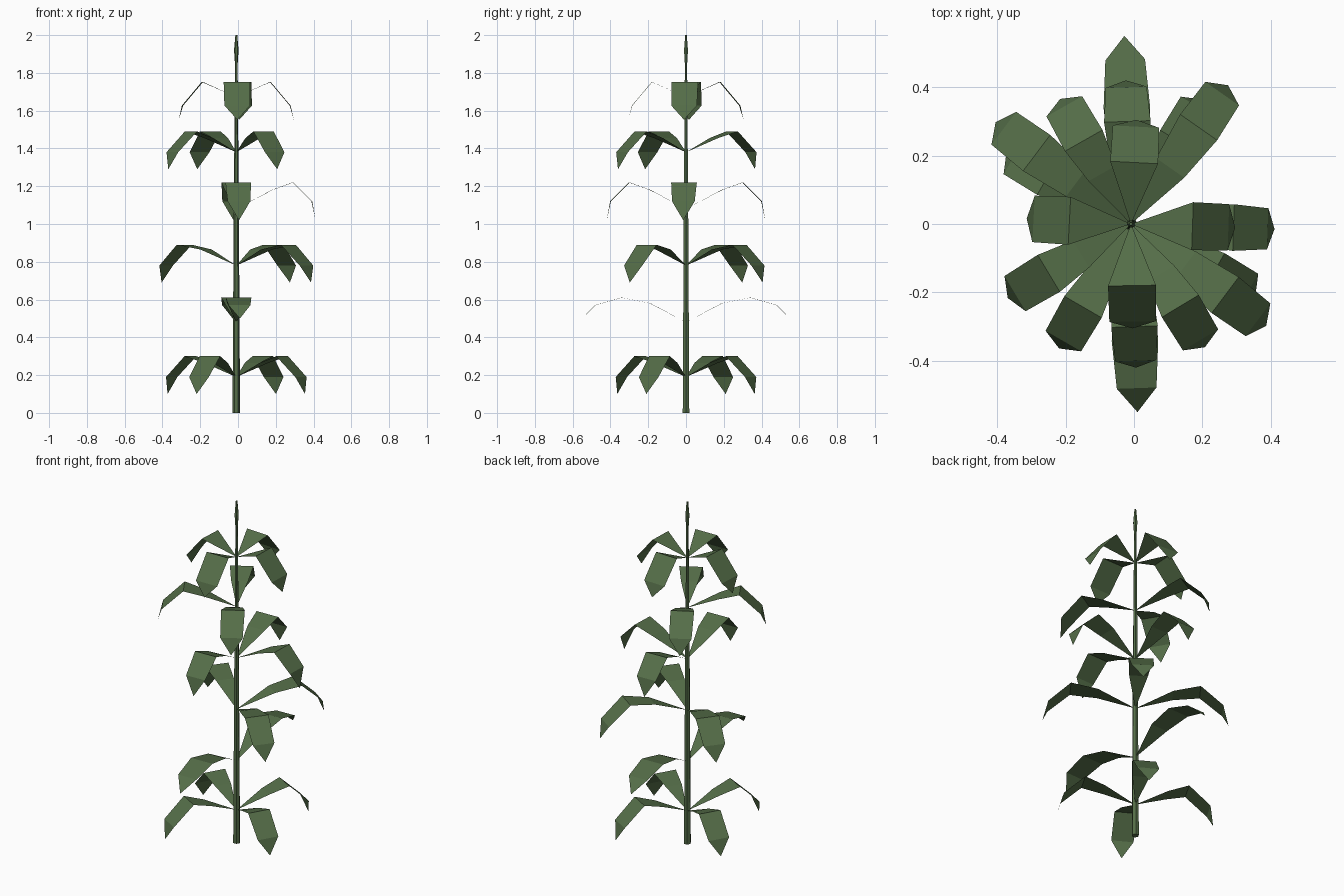
import bpy, bmesh
from math import sin, cos, radians, pi

if "Cube" in bpy.data.objects:
    bpy.data.objects.remove(bpy.data.objects["Cube"])

CX = -0.009  # the stem sits slightly off centre

mat = bpy.data.materials.new("leaf_green")
mat.diffuse_color = (0.09, 0.155, 0.065, 1)
mat.use_nodes = True
mat.node_tree.nodes["Principled BSDF"].inputs["Base Color"].default_value = mat.diffuse_color


def finish(bm, name):
    me = bpy.data.meshes.new(name)
    bm.to_mesh(me)
    bm.free()
    me.materials.append(mat)
    ob = bpy.data.objects.new(name, me)
    ob.location.x = CX
    bpy.context.collection.objects.link(ob)
    return ob


def lathe(name, rings, sides=6):
    bm = bmesh.new()
    loops = [[bm.verts.new((r * cos(2 * pi * i / sides), r * sin(2 * pi * i / sides), z))
              for i in range(sides)] for r, z in rings]
    for a, b in zip(loops, loops[1:]):
        for i in range(sides):
            j = (i + 1) % sides
            bm.faces.new((a[i], a[j], b[j], b[i]))
    bm.faces.new(loops[0][::-1])
    bm.faces.new(loops[-1])
    finish(bm, name)


def leaf(name, base_z, angle, rows, tip):
    # flat strip that widens from the stem, folds over and ends in a point
    bm = bmesh.new()
    ca, sa = cos(radians(angle)), sin(radians(angle))

    def vert(r, w, dz):
        return bm.verts.new((r * ca - w * sa, r * sa + w * ca, base_z + dz))

    root = vert(0, 0, 0)
    pairs = [(vert(r, -w, dz), vert(r, w, dz)) for r, dz, w in rows]
    end = vert(tip[0], 0, tip[1])
    bm.faces.new((root, pairs[0][0], pairs[0][1]))
    for (a, b), (c, d) in zip(pairs, pairs[1:]):
        bm.faces.new((a, c, d, b))
    bm.faces.new((pairs[-1][0], end, pairs[-1][1]))
    finish(bm, name)


# Stem and flower bud
lathe("stem", [(0.020, 0), (0.014, 1.0), (0.007, 1.84)])
lathe("bud", [(0.006, 1.83), (0.012, 1.92), (0.005, 2.0)])

# Leaf outlines: rows of (reach, rise, half width), then the tip
long_leaf = ([(0.19, 0.10, 0.055), (0.34, 0.13, 0.068), (0.48, 0.09, 0.058)], (0.55, 0.02))
broad_leaf = ([(0.20, 0.085, 0.05), (0.345, 0.11, 0.066), (0.465, 0.0, 0.06)], (0.495, -0.09))
mid_leaf = ([(0.19, 0.10, 0.055), (0.30, 0.14, 0.068), (0.40, 0.04, 0.06)], (0.42, -0.06))
short_leaf = ([(0.17, 0.075, 0.046), (0.28, 0.11, 0.063), (0.395, 0.0, 0.06)], (0.42, -0.09))
top_leaf = ([(0.18, 0.08, 0.07), (0.285, -0.045, 0.068)], (0.305, -0.12))

# Whorls from the ground up: base height, leaf outline, leaf directions
whorls = [
    (0.19, short_leaf, (60, 150, 240, 330)),
    (0.48, long_leaf, (92, 272)),
    (0.78, broad_leaf, (55, 143, 323)),
    (1.08, mid_leaf, (92, 272, 358)),
    (1.38, short_leaf, (119.5, 211, 301)),
    (1.672, top_leaf, (87, 177, 271, 358)),
]
for n, (z, (rows, tip), angles) in enumerate(whorls, 1):
    for k, a in enumerate(angles, 1):
        leaf(f"leaf_{n}_{k}", z, a, rows, tip)
